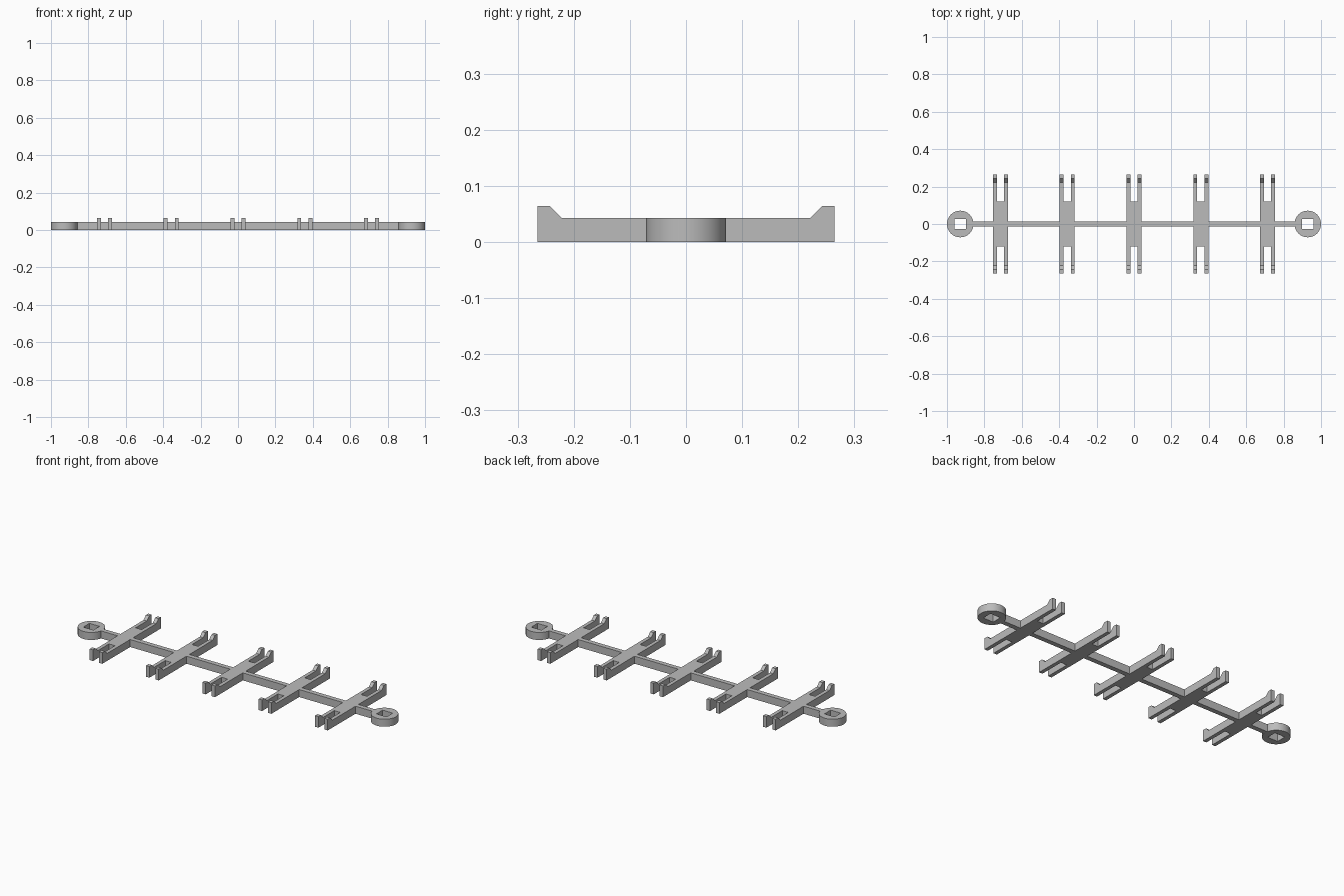
import bpy, bmesh, math

HEIGHT = 0.043
PITCH = 0.357
ARM_W, RAIL_W = 0.08, 0.021
ARM_LEN, SLOT_START = 0.265, 0.121
RING_X, RING_R = 0.929, 0.071
SPINE_HALF = 0.0135

old = bpy.data.objects.get("Cube")
if old:
    bpy.data.objects.remove(old, do_unlink=True)

grey = bpy.data.materials.new("plain grey")
grey.use_nodes = True
grey.diffuse_color = (0.5, 0.5, 0.5, 1)
grey.node_tree.nodes["Principled BSDF"].inputs["Base Color"].default_value = grey.diffuse_color


def prism(name, outline, direction):
    """Extrude a closed outline along a direction."""
    bm = bmesh.new()
    face = bm.faces.new([bm.verts.new(p) for p in outline])
    ext = bmesh.ops.extrude_face_region(bm, geom=[face])
    moved = [v for v in ext["geom"] if isinstance(v, bmesh.types.BMVert)]
    bmesh.ops.translate(bm, verts=moved, vec=direction)
    bmesh.ops.recalc_face_normals(bm, faces=bm.faces)
    mesh = bpy.data.meshes.new(name)
    bm.to_mesh(mesh)
    bm.free()
    mesh.materials.append(grey)
    obj = bpy.data.objects.new(name, mesh)
    bpy.context.collection.objects.link(obj)
    return obj


def box(name, x0, x1, y0, y1, z0=0, z1=HEIGHT):
    outline = [(x0, y0, z0), (x1, y0, z0), (x1, y1, z0), (x0, y1, z0)]
    return prism(name, outline, (0, 0, z1 - z0))


def cut(obj, cutter):
    """Subtract the cutter, then discard it."""
    mod = obj.modifiers.new("cut", "BOOLEAN")
    mod.operation, mod.solver, mod.object = "DIFFERENCE", "EXACT", cutter
    bpy.context.view_layer.objects.active = obj
    bpy.ops.object.modifier_apply(modifier=mod.name)
    bpy.data.objects.remove(cutter, do_unlink=True)


# Cross arms: hooked side profile, slotted at both ends into paired prongs
half = [(ARM_LEN, 0), (ARM_LEN, 0.064), (0.243, 0.064), (0.222, HEIGHT)]
profile = half + [(-y, z) for y, z in reversed(half)]
arm_centres = [i * PITCH for i in range(-2, 3)]
gap = ARM_W / 2 - RAIL_W
for i, cx in enumerate(arm_centres):
    arm = prism(f"cross_arm_{i + 1}", [(cx - ARM_W / 2, y, z) for y, z in profile], (ARM_W, 0, 0))
    for side in (-1, 1):
        ends = sorted((side * SLOT_START, side * 0.3))
        cut(arm, box("slot_cutter", cx - gap, cx + gap, *ends, -0.02, 0.1))

# Spine segments between the arms and out to the end rings
ring_edge = RING_X - math.sqrt(RING_R ** 2 - SPINE_HALF ** 2)
starts = [-ring_edge] + [c + ARM_W / 2 for c in arm_centres]
stops = [c - ARM_W / 2 for c in arm_centres] + [ring_edge]
for i, (a, b) in enumerate(zip(starts, stops)):
    box(f"spine_segment_{i + 1}", a, b, -SPINE_HALF, SPINE_HALF)

# Round end rings with a rectangular hole
for side, name in ((-1, "right_end_ring"), (1, "left_end_ring")):
    cx = side * RING_X
    steps = [math.tau * k / 64 for k in range(64)]
    ring = prism(name, [(cx + RING_R * math.cos(t), RING_R * math.sin(t), 0) for t in steps], (0, 0, HEIGHT))
    cut(ring, box("hole_cutter", cx - 0.032, cx + 0.032, -0.028, 0.028, -0.02, 0.1))
    bpy.ops.object.select_all(action="DESELECT")
    ring.select_set(True)
    bpy.context.view_layer.objects.active = ring
    bpy.ops.object.shade_smooth_by_angle(angle=math.radians(30))
